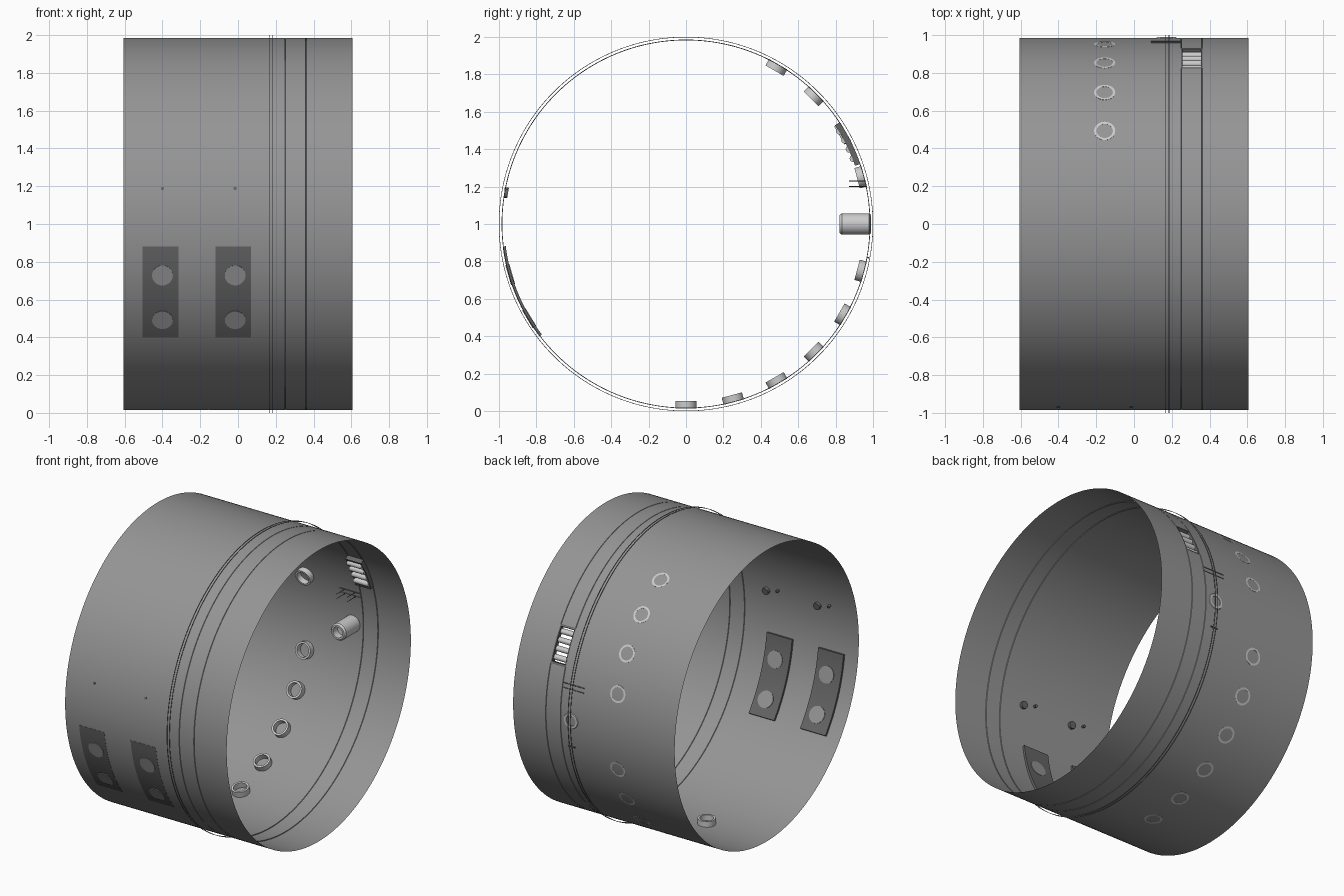
import bpy, bmesh
from math import sin, cos, pi, radians
from mathutils import Matrix, Vector

if "Cube" in bpy.data.objects:
    bpy.data.objects.remove(bpy.data.objects["Cube"])

R = 0.985                       # hull radius, axis along x at z = 1


def material(name, v):
    m = bpy.data.materials.new(name)
    m.diffuse_color = (v, v, v, 1)
    m.use_nodes = True
    m.node_tree.nodes["Principled BSDF"].inputs["Base Color"].default_value = m.diffuse_color
    return m


HULL = material("hull_grey", 0.3)
DARK = material("dark_grey", 0.13)


def finish(name, bm, mat=None, fix=True):
    if fix:
        bmesh.ops.recalc_face_normals(bm, faces=bm.faces)
    me = bpy.data.meshes.new(name)
    bm.to_mesh(me)
    bm.free()
    ob = bpy.data.objects.new(name, me)
    bpy.context.collection.objects.link(ob)
    if mat:
        me.materials.append(mat)
    bpy.ops.object.select_all(action='DESELECT')
    ob.select_set(True)
    bpy.context.view_layer.objects.active = ob
    bpy.ops.object.shade_smooth_by_angle(angle=radians(30))
    return ob


def on_hull(x, deg, r):
    a = radians(deg)
    return Vector((x, r * cos(a), 1 + r * sin(a)))


def radial(x, deg):
    """Local frame whose z points out of the hull at the given angle."""
    z = Vector((0, cos(radians(deg)), sin(radians(deg))))
    xx = Vector((1, 0, 0))
    m = Matrix((xx, z.cross(xx), z)).transposed().to_4x4()
    m.translation = (x, 0, 1)
    return m


def lathe(name, profile, matrix, seg=32, closed=True, mat=None):
    """Spin (radius, height) points around the local z axis."""
    bm = bmesh.new()
    rings = [[bm.verts.new((r * cos(2 * pi * i / seg), r * sin(2 * pi * i / seg), h))
              for i in range(seg)] for r, h in profile]
    n = len(rings)
    for k in range(n if closed else n - 1):
        a, b = rings[k], rings[(k + 1) % n]
        for i in range(seg):
            j = (i + 1) % seg
            bm.faces.new((a[i], a[j], b[j], b[i]))
    if not closed:
        bm.faces.new(rings[0])
        bm.faces.new(rings[-1])
    bm.transform(matrix)
    return finish(name, bm, mat)


def patch(name, x0, x1, a0, a1, r0, r1, steps, mat=None):
    """Curved slab that follows the hull."""
    bm = bmesh.new()
    rows = []
    for i in range(steps + 1):
        a = a0 + (a1 - a0) * i / steps
        rows.append([bm.verts.new(on_hull(x, a, r))
                     for x, r in ((x0, r0), (x1, r0), (x1, r1), (x0, r1))])
    for p, q in zip(rows, rows[1:]):
        for k in range(4):
            bm.faces.new((p[k], p[(k + 1) % 4], q[(k + 1) % 4], q[k]))
    bm.faces.new(rows[0])
    bm.faces.new(rows[-1])
    return finish(name, bm, mat)


def rod(name, p, q, r, seg=12, mat=None):
    d = q - p
    m = Matrix.Translation(p) @ d.to_track_quat('Z', 'Y').to_matrix().to_4x4()
    return lathe(name, [(r, 0), (r, d.length)], m, seg, False, mat)


# Hull: thin open sleeve with two fine grooves and a window for the grille
profile = [(-0.605, R), (0.248, R), (0.25, R - 0.004), (0.252, R),
           (0.358, R), (0.36, R - 0.004), (0.362, R), (0.605, R)]
SEG, STEP = 240, 1.5
bm = bmesh.new()
cols = [[bm.verts.new(on_hull(x, i * STEP, r)) for i in range(SEG)] for x, r in profile]
for k in range(len(cols) - 1):
    for i in range(SEG):
        if k == 3 and 13 <= i < 22:         # grille opening, 19.5 to 33 degrees
            continue
        j = (i + 1) % SEG
        bm.faces.new((cols[k][i], cols[k][j], cols[k + 1][j], cols[k + 1][i]))
finish("hull_sleeve", bm, HULL)

# Two thin hoops standing just off the hull
along_x = Matrix.Translation((0, 0, 1)) @ Matrix.Rotation(pi / 2, 4, 'Y')
for n, x in enumerate((0.167, 0.185)):
    lathe(f"hoop_{n}", [(0.997, x - 0.0015), (1.0, x - 0.0015), (1.0, x + 0.0015),
                        (0.997, x + 0.0015)], along_x, 160, True, HULL)

# Row of porthole rings on the inside
for n, deg in enumerate(range(-90, 61, 15)):
    if deg == 0:
        continue
    lathe(f"porthole_ring_{n}", [(0.056, 0.946), (0.056, R), (0.043, R), (0.043, 0.946)],
          radial(-0.155, deg), 32)

# Hollow socket reaching inward at mid height
lathe("socket", [(0.0, 0.87), (0.036, 0.87), (0.036, 0.82), (0.048, 0.82), (0.057, 0.832),
                 (0.057, 0.978), (0.05, 0.988), (0.036, 0.988), (0.03, 0.96), (0.0, 0.96)][1:9],
      radial(0.172, 0), 24, False)

# Grille: curved frame and cross rods
patch("grille_frame_left", 0.246, 0.256, 19.5, 33, 0.955, R, 9, DARK)
patch("grille_frame_right", 0.354, 0.364, 19.5, 33, 0.955, R, 9, DARK)
patch("grille_frame_low", 0.246, 0.364, 19, 19.8, 0.955, R, 1, DARK)
patch("grille_frame_high", 0.246, 0.364, 32.7, 33.5, 0.955, R, 1, DARK)
for n in range(4):
    a = 21.4 + 3.25 * n
    rod(f"grille_rod_{n}", on_hull(0.25, a, 0.958), on_hull(0.36, a, 0.958), 0.018, 16)

# Front window panels with round panes, and small latches above them
for n, x in enumerate((-0.41, -0.025)):
    patch(f"window_panel_{n}", x - 0.095, x + 0.095, 187, 217.5, 0.97, R + 0.001, 20, DARK)
    for k, deg in enumerate((196, 211)):
        lathe(f"window_pane_{n}_{k}", [(0.055, 0.966), (0.055, R + 0.003)],
              radial(x + 0.01, deg), 32, False, HULL)
    lathe(f"latch_large_{n}", [(0.024, 0.965), (0.024, R - 0.001)], radial(x + 0.1, 170.4),
          20, False, DARK)
    lathe(f"latch_small_{n}", [(0.009, 0.965), (0.009, R + 0.002)], radial(x + 0.01, 169),
          12, False, DARK)

# Fine pins beside the socket
for n, z in enumerate((1.20, 1.23)):
    y = (R * R - (z - 1) ** 2) ** 0.5
    rod(f"cross_pin_{n}", Vector((0.09, y, z)), Vector((0.25, y, z)), 0.003, 8, DARK)
    for k, x in enumerate((0.13, 0.21)):
        rod(f"inward_pin_{n}_{k}", Vector((x, 0.87, z)), Vector((x, y, z)), 0.002, 8, DARK)
rod("lower_pin", on_hull(0.15, -10.5, 0.99), on_hull(0.2, -10.5, 0.99), 0.005, 8, DARK)
